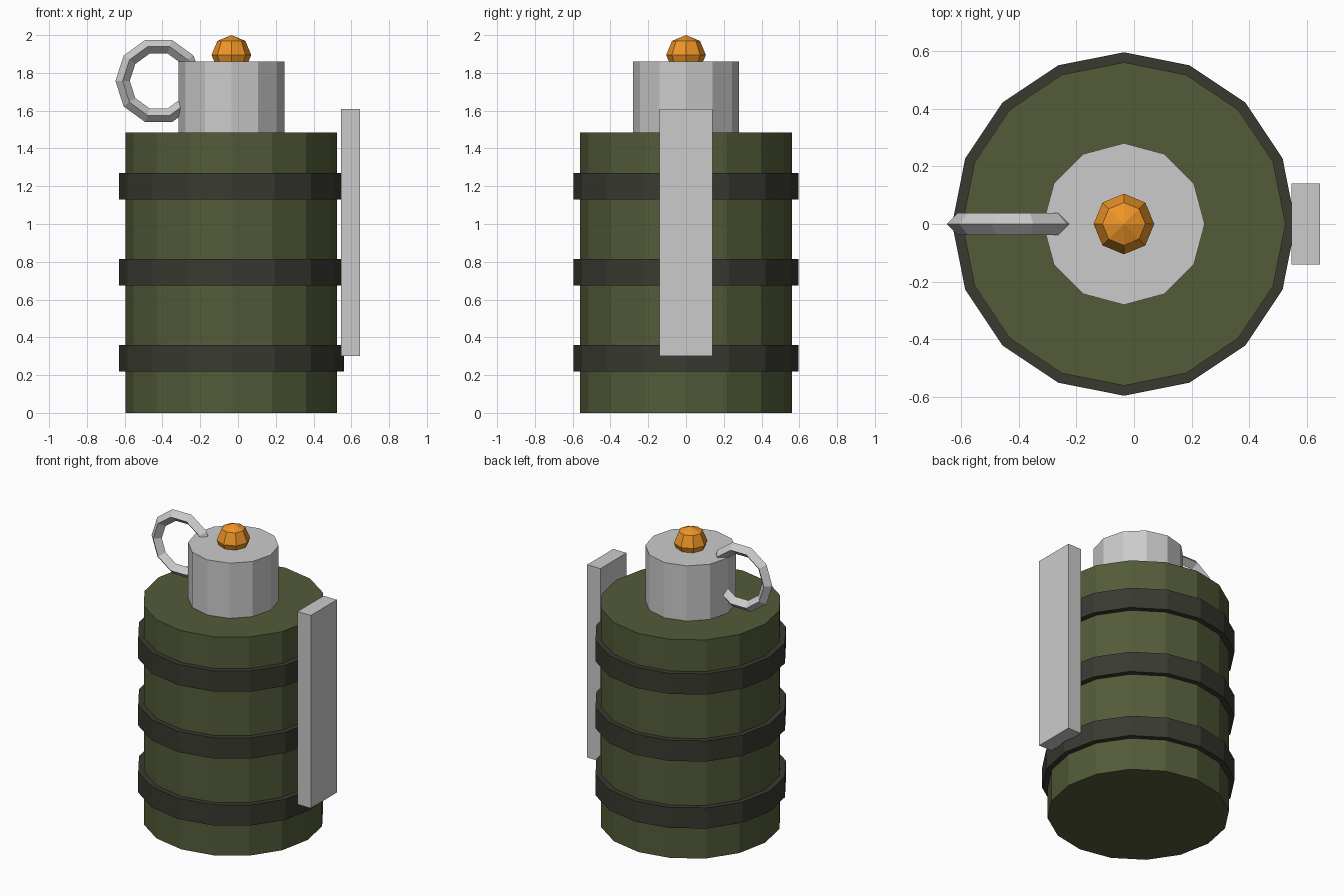
import bpy
from math import radians

if "Cube" in bpy.data.objects:
    bpy.data.objects.remove(bpy.data.objects["Cube"])

CX = -0.035  # axis of the canister


def material(name, rgb):
    m = bpy.data.materials.new(name)
    m.diffuse_color = (*rgb, 1)
    m.use_nodes = True
    m.node_tree.nodes["Principled BSDF"].inputs["Base Color"].default_value = m.diffuse_color
    return m


def finish(name, mat=None):
    ob = bpy.context.object
    ob.name = name
    if mat:
        ob.data.materials.append(mat)
    return ob


def cylinder(name, sides, radius, z0, z1, mat=None):
    bpy.ops.mesh.primitive_cylinder_add(vertices=sides, radius=radius, depth=z1 - z0,
                                        location=(CX, 0, (z0 + z1) / 2))
    return finish(name, mat)


olive = material("olive", (0.085, 0.105, 0.04))
dark = material("dark_band", (0.04, 0.042, 0.03))
orange = material("orange", (0.85, 0.3, 0.02))

# canister body, bands and neck
cylinder("body", 16, 0.56, 0, 1.485, olive)
for i, z in enumerate((0.29, 0.745, 1.20)):
    cylinder(f"band_{i + 1}", 16, 0.595, z - 0.07, z + 0.07, dark)
cylinder("neck", 12, 0.28, 1.485, 1.86)

# knob half sunk in the neck
bpy.ops.mesh.primitive_uv_sphere_add(segments=8, ring_count=4, radius=0.105,
                                     location=(CX, 0, 1.895))
finish("top_knob", orange)

# side lever
bpy.ops.mesh.primitive_cube_add(size=1, location=(0.595, 0, 0.955))
lever = finish("lever")
lever.scale = (0.10, 0.28, 1.31)

# pull ring
bpy.ops.mesh.primitive_torus_add(major_segments=10, minor_segments=4,
                                 major_radius=0.191, minor_radius=0.038,
                                 location=(-0.42, 0, 1.757),
                                 rotation=(radians(90), 0, 0))
finish("pull_ring")
